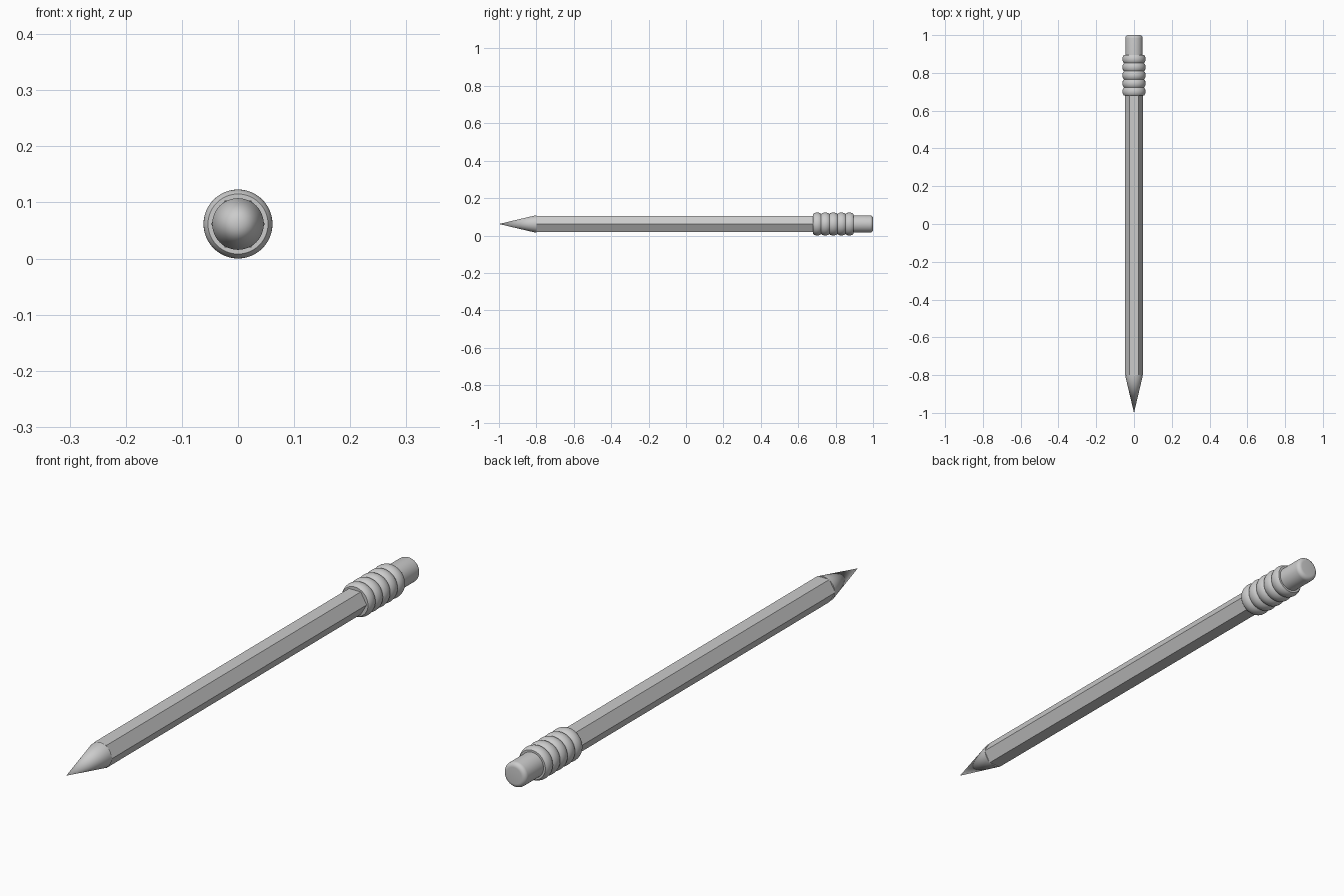
import bpy, bmesh, math

if "Cube" in bpy.data.objects:
    bpy.data.objects.remove(bpy.data.objects["Cube"])

CZ = 0.0615  # height of the pencil axis


def lathe(name, profile, sides, smooth=True):
    """Revolve (y, radius) points around the pencil axis; radius 0 closes to a point."""
    bm = bmesh.new()
    rings = []
    for y, r in profile:
        if r == 0:
            rings.append([bm.verts.new((0, y, CZ))])
        else:
            rings.append([bm.verts.new((r * math.cos(2 * math.pi * i / sides), y,
                                        CZ + r * math.sin(2 * math.pi * i / sides)))
                          for i in range(sides)])
    for a, b in zip(rings, rings[1:]):
        for i in range(sides):
            j = (i + 1) % sides
            if len(a) == 1:
                bm.faces.new((a[0], b[i], b[j]))
            elif len(b) == 1:
                bm.faces.new((a[i], b[0], a[j]))
            else:
                bm.faces.new((a[i], b[i], b[j], a[j]))
    for ring in (rings[0], rings[-1]):
        if len(ring) > 1:
            bm.faces.new(ring)
    bmesh.ops.recalc_face_normals(bm, faces=bm.faces)
    mesh = bpy.data.meshes.new(name)
    bm.to_mesh(mesh)
    bm.free()
    obj = bpy.data.objects.new(name, mesh)
    bpy.context.collection.objects.link(obj)
    if smooth:
        bpy.ops.object.select_all(action='DESELECT')
        obj.select_set(True)
        bpy.context.view_layer.objects.active = obj
        bpy.ops.object.shade_smooth_by_angle(angle=math.radians(35))
    return obj


# Hexagonal shaft, edges on the left and right
lathe("shaft", [(-0.80, 0.048), (0.70, 0.048)], 6, smooth=False)

# Sharpened tip
lathe("tip", [(-1.0, 0), (-0.805, 0.046), (-0.80, 0.046)], 48)

# Ferrule with five rounded ribs
y0, y1, ribs, steps = 0.68, 0.895, 5, 8
n = ribs * steps
ferrule = [(y0 + (y1 - y0) * k / n,
            0.0535 + 0.008 * math.sin(math.pi * (k % steps) / steps) ** 0.7)
           for k in range(n + 1)]
lathe("ferrule", ferrule, 48)

# Eraser with a rounded end
R, b = 0.046, 0.016
eraser = [(0.88, R)] + [(1 - b + b * math.sin(t), R - b + b * math.cos(t))
                        for t in [math.pi / 2 * k / 6 for k in range(7)]]
lathe("eraser", eraser, 48)
